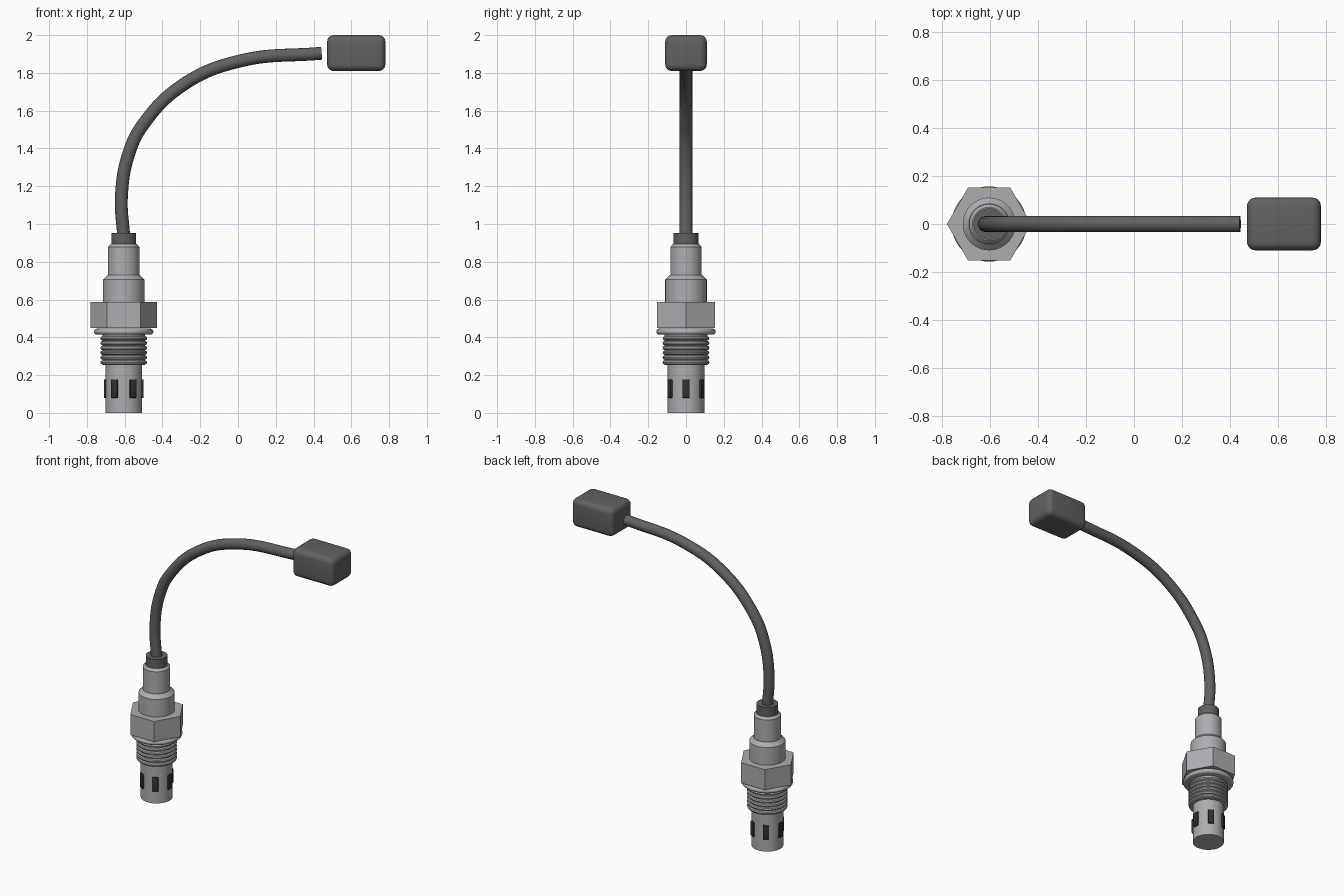
import bpy, bmesh, math
from mathutils import Vector

if "Cube" in bpy.data.objects:
    bpy.data.objects.remove(bpy.data.objects["Cube"])

AX = -0.605  # sensor axis


def material(name, v):
    m = bpy.data.materials.new(name)
    m.diffuse_color = (v, v, v * 1.05, 1)
    m.use_nodes = True
    m.node_tree.nodes["Principled BSDF"].inputs["Base Color"].default_value = m.diffuse_color
    return m


METAL = material("metal", 0.42)
RUBBER = material("rubber", 0.12)
SLOT = material("slot_dark", 0.03)


def finish(ob, mat, angle=35):
    ob.data.materials.append(mat)
    bpy.ops.object.select_all(action='DESELECT')
    ob.select_set(True)
    bpy.context.view_layer.objects.active = ob
    bpy.ops.object.shade_smooth_by_angle(angle=math.radians(angle))
    return ob


def make(name, bm, mat, angle=35):
    bmesh.ops.recalc_face_normals(bm, faces=bm.faces)
    me = bpy.data.meshes.new(name)
    bm.to_mesh(me)
    bm.free()
    ob = bpy.data.objects.new(name, me)
    bpy.context.collection.objects.link(ob)
    return finish(ob, mat, angle)


def lathe(name, profile, mat, n=48, angle=35):
    """Capped solid turned about the sensor axis from (radius, z) points."""
    bm = bmesh.new()
    rings = [[bm.verts.new((AX + r * math.cos(2 * math.pi * i / n),
                            r * math.sin(2 * math.pi * i / n), z))
              for i in range(n)] for r, z in profile]
    for a, b in zip(rings, rings[1:]):
        for i in range(n):
            j = (i + 1) % n
            bm.faces.new((a[i], a[j], b[j], b[i]))
    bm.faces.new(rings[0])
    bm.faces.new(rings[-1])
    return make(name, bm, mat, angle)


def box(name, centre, size, mat, bevel=0, segments=1, turn=0):
    bm = bmesh.new()
    bmesh.ops.create_cube(bm, size=1)
    bmesh.ops.scale(bm, vec=Vector(size), verts=bm.verts)
    if bevel:
        bmesh.ops.bevel(bm, geom=bm.edges[:], offset=bevel, segments=segments,
                        profile=0.5, affect='EDGES')
    ob = make(name, bm, mat)
    ob.location = centre
    ob.rotation_euler.z = turn
    return ob


# Probe tip with six vent slots
lathe("probe_tip", [(0.097, 0), (0.097, 0.27)], METAL)
for k in range(6):
    a = k * math.pi / 3
    box(f"vent_slot_{k + 1}", (AX + 0.093 * math.cos(a), 0.093 * math.sin(a), 0.128),
        (0.024, 0.038, 0.098), SLOT, 0.004, 2, a)

# Threaded section: rounded ridges
thread = [(0.113, 0.253)]
ridges, z0, pitch = 6, 0.255, 0.0255
for k in range(ridges):
    z = z0 + k * pitch
    thread += [(0.113, z + 0.001), (0.121, z + 0.005), (0.124, z + 0.0125),
               (0.121, z + 0.020), (0.113, z + 0.024)]
thread.append((0.113, 0.43))
lathe("thread", thread, METAL)

# Sealing washer
lathe("washer", [(0.141 + 0.016 * math.cos(t), 0.43 + 0.016 * math.sin(t))
                 for t in [math.pi * (i / 10 - 0.5) for i in range(11)]], METAL)

# Hex nut
lathe("hex_nut", [(0.176, 0.45), (0.176, 0.587)], METAL, 6)

# Stepped housing
lathe("lower_housing", [(0.11, 0.58), (0.11, 0.705), (0.085, 0.73)], METAL)
lathe("upper_housing", [(0.083, 0.72), (0.083, 0.878), (0.07, 0.893)], METAL)

# Cable grommet
lathe("grommet", [(0.066, 0.885), (0.066, 0.953)], RUBBER)

# Cable
path = [(-0.605, 0.93), (-0.617, 1.15), (-0.576, 1.38), (-0.5, 1.53),
        (-0.283, 1.742), (0.01, 1.863), (0.443, 1.904)]
cu = bpy.data.curves.new("cable", 'CURVE')
cu.dimensions = '3D'
cu.bevel_depth = 0.034
cu.bevel_resolution = 6
cu.resolution_u = 10
cu.use_fill_caps = True
sp = cu.splines.new('BEZIER')
sp.bezier_points.add(len(path) - 1)
for p, (x, z) in zip(sp.bezier_points, path):
    p.co = (x, 0, z)
    p.handle_left_type = p.handle_right_type = 'AUTO'
cable = bpy.data.objects.new("cable", cu)
bpy.context.collection.objects.link(cable)
bpy.ops.object.select_all(action='DESELECT')
cable.select_set(True)
bpy.context.view_layer.objects.active = cable
bpy.ops.object.convert(target='MESH')
finish(bpy.context.view_layer.objects.active, RUBBER)

# Plug connector
box("connector", (0.626, 0, 1.905), (0.308, 0.22, 0.19), RUBBER, 0.035, 5)
